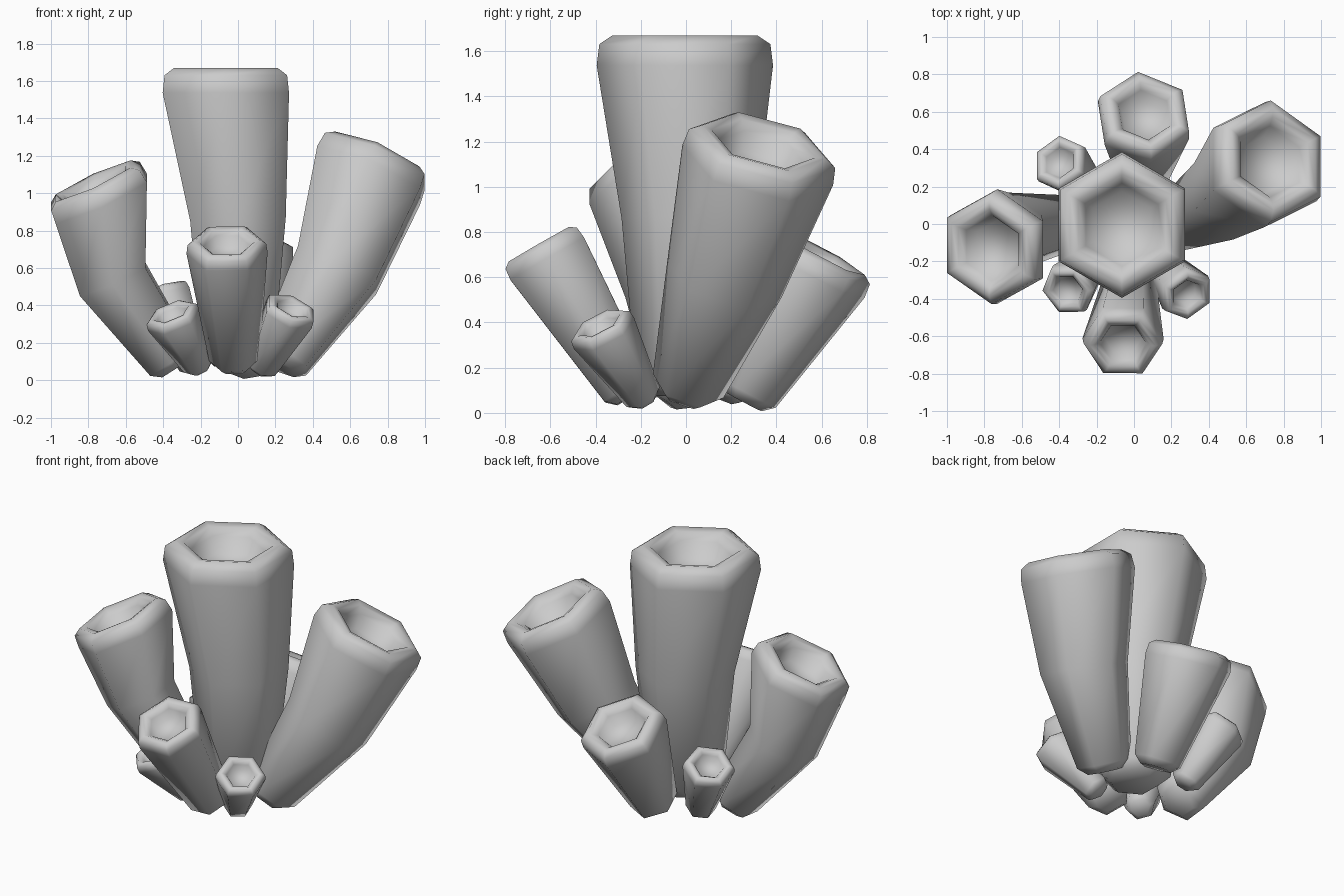
import bpy, bmesh
from math import cos, sin, pi, radians
from mathutils import Vector

if "Cube" in bpy.data.objects:
    bpy.data.objects.remove(bpy.data.objects["Cube"])


def ring(bm, center, normal, radius, phase):
    """Six-sided ring perpendicular to normal."""
    n = normal.normalized()
    u = (Vector((1, 0, 0)) - n * n.x).normalized()
    v = n.cross(u)
    return [bm.verts.new(center + radius * (cos(radians(phase) + k * pi / 3) * u
                                            + sin(radians(phase) + k * pi / 3) * v))
            for k in range(6)]


def tube(name, path, normal, radii, phase):
    """Closed hexagonal tube along path with rounded base, rolled rim and shallow hollow."""
    pts = [Vector(p) for p in path]
    n = Vector(normal).normalized()
    R, r0 = radii[-1], radii[0]
    d0 = (pts[1] - pts[0]).normalized()
    bm = bmesh.new()
    # rounded base
    rings = [ring(bm, pts[0] - d0 * r0 * 0.3, d0, r0 * 0.66, phase),
             ring(bm, pts[0], d0, r0, phase)]
    # body
    for i in range(1, len(pts) - 1):
        d = (pts[i] - pts[i - 1]).normalized() + (pts[i + 1] - pts[i]).normalized()
        rings.append(ring(bm, pts[i], d, radii[i], phase))
    # rim and hollow: depth and radius as fractions of the mouth radius
    for depth, f in ((0.34, 1), (0.1, 0.97), (0, 0.82), (0.03, 0.69), (0.14, 0.57), (0.38, 0.46)):
        rings.append(ring(bm, pts[-1] - n * R * depth, n, R * f, phase))
    for a, b in zip(rings, rings[1:]):
        for k in range(6):
            bm.faces.new((a[k], a[(k + 1) % 6], b[(k + 1) % 6], b[k]))
    bm.faces.new(rings[0][::-1])
    bm.faces.new(rings[-1])
    me = bpy.data.meshes.new(name)
    bm.to_mesh(me)
    bm.free()
    ob = bpy.data.objects.new(name, me)
    bpy.context.collection.objects.link(ob)
    bpy.ops.object.select_all(action='DESELECT')
    ob.select_set(True)
    bpy.context.view_layer.objects.active = ob
    bpy.ops.object.shade_smooth_by_angle(angle=radians(75))


# tall tubes with a bend
tube("center_tube", [(0.0, 0, 0.14), (0.0, 0.01, 0.86), (-0.065, -0.005, 1.67)],
     (0, 0, 1), (0.22, 0.295, 0.39), 30)
tube("right_tube", [(0.24, 0.01, 0.12), (0.53, 0.17, 0.59), (0.745, 0.345, 1.2)],
     (0.4, 0.24, 0.9), (0.165, 0.265, 0.345), 30)
tube("left_tube", [(-0.36, 0, 0.11), (-0.67, -0.05, 0.54), (-0.775, -0.135, 1.065)],
     (-0.42, -0.14, 0.9), (0.155, 0.22, 0.31), 30)

# medium straight tubes
tube("front_tube", [(-0.02, -0.26, 0.11), (-0.06, -0.65, 0.745)],
     (-0.02, -0.5, 0.87), (0.135, 0.217), 0)
tube("back_tube", [(0.045, 0.27, 0.09), (0.06, 0.6, 0.71)],
     (0.1, 0.47, 0.87), (0.145, 0.265), 38)

# small straight tubes
tube("small_back_left_tube", [(-0.24, 0.19, 0.09), (-0.405, 0.335, 0.47)],
     (-0.38, 0.32, 0.87), (0.09, 0.155), 30)
tube("small_front_left_tube", [(-0.21, -0.19, 0.08), (-0.36, -0.36, 0.365)],
     (-0.35, -0.4, 0.85), (0.088, 0.15), 10)
tube("small_front_right_tube", [(0.13, -0.19, 0.07), (0.29, -0.385, 0.395)],
     (0.35, -0.43, 0.83), (0.085, 0.15), 30)
